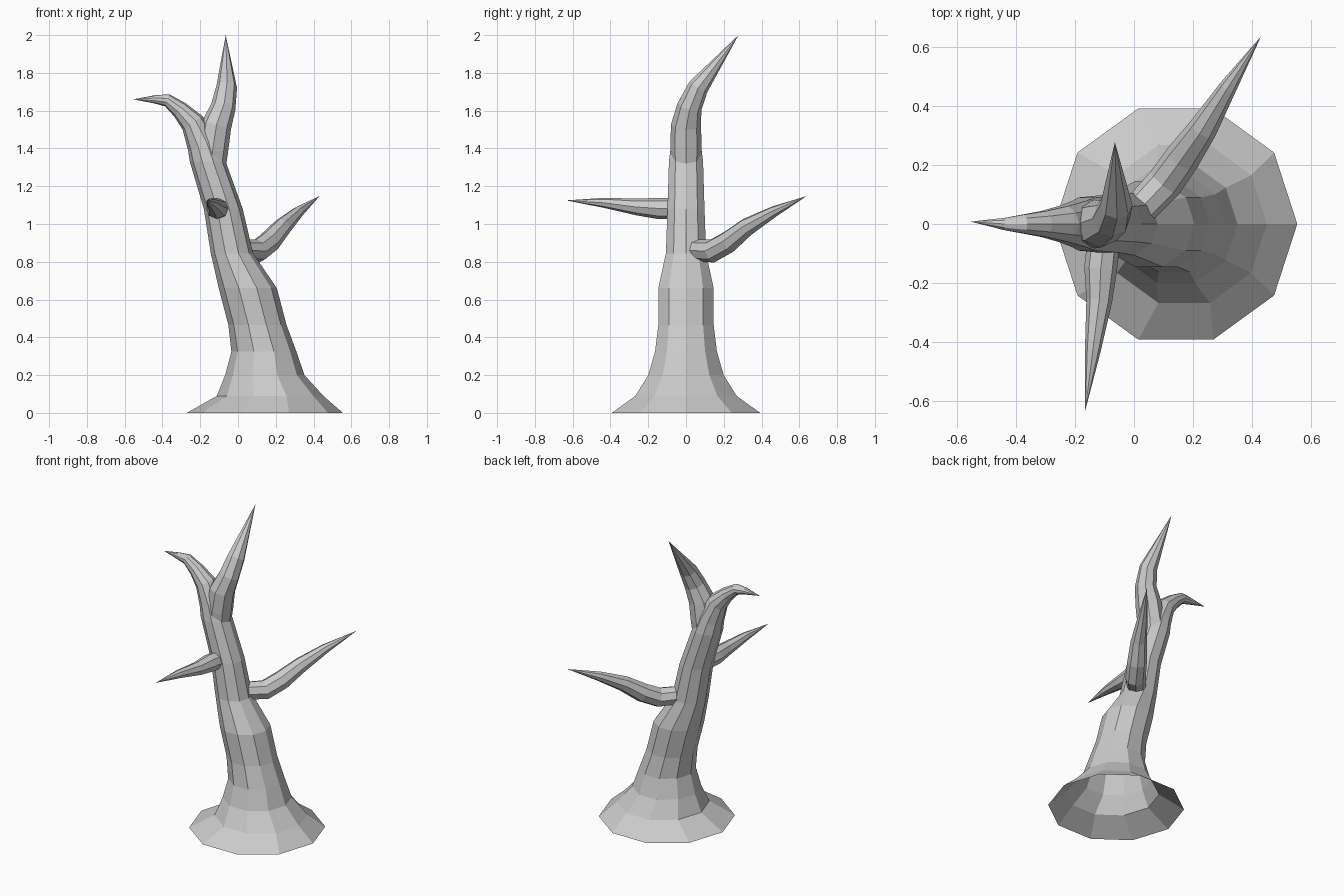
import bpy, bmesh, math
from mathutils import Vector

if "Cube" in bpy.data.objects:
    bpy.data.objects.remove(bpy.data.objects["Cube"])


def limb(name, rings, tip, sides, ref, flat=0):
    """Tapered faceted tube through (x, y, z, radius) rings ending in a point.
    The first `flat` rings stay horizontal; the root end is left open."""
    bm = bmesh.new()
    pts = [Vector(r[:3]) for r in rings] + [Vector(tip)]
    loops = []
    for i, ring in enumerate(rings):
        a = (pts[i] - pts[i - 1]).normalized() if i else Vector()
        n = (a + (pts[i + 1] - pts[i]).normalized()).normalized()
        if i < flat:
            n = Vector((0, 0, 1))
        u = Vector(ref).cross(n).normalized()
        v = n.cross(u)
        loops.append([bm.verts.new(pts[i] + ring[3] * (
            u * math.cos(2 * math.pi * k / sides) + v * math.sin(2 * math.pi * k / sides)))
            for k in range(sides)])
    for lo, hi in zip(loops, loops[1:]):
        for k in range(sides):
            j = (k + 1) % sides
            bm.faces.new((lo[k], lo[j], hi[j], hi[k]))
    end = bm.verts.new(tip)
    for k in range(sides):
        bm.faces.new((loops[-1][k], loops[-1][(k + 1) % sides], end))
    mesh = bpy.data.meshes.new(name)
    bm.to_mesh(mesh)
    bm.free()
    obj = bpy.data.objects.new(name, mesh)
    bpy.context.collection.objects.link(obj)
    return obj


# Flared trunk that bends into the left fork
limb("trunk", [
    (.142, 0, 0, .413), (.17, 0, .09, .282), (.142, 0, .20, .210),
    (.137, 0, .325, .172), (.103, 0, .465, .154), (.052, 0, .66, .154),
    (-.032, 0, .845, .112), (-.078, 0, 1.08, .103), (-.16, 0, 1.33, .095),
    (-.188, 0, 1.42, .082), (-.24, 0, 1.535, .064), (-.308, 0, 1.605, .046),
    (-.375, 0, 1.655, .034), (-.44, 0, 1.66, .022)],
    (-.555, .008, 1.66), 10, (0, 1, 0), flat=9)

# Upright fork leaning backwards
limb("top_fork", [
    (-.14, 0, 1.30, .075), (-.135, 0, 1.39, .083), (-.115, 0, 1.52, .080),
    (-.078, .018, 1.62, .066), (-.06, .065, 1.725, .055)],
    (-.065, .278, 2.0), 8, (0, 1, 0))

# Side branches
limb("back_branch", [
    (.02, .05, .86, .058), (.105, .14, .857, .062), (.165, .225, .905, .060),
    (.235, .325, .985, .049), (.32, .465, 1.065, .030)],
    (.432, .638, 1.148), 8, (0, 0, 1))
limb("front_branch", [
    (-.10, -.03, 1.08, .055), (-.113, -.15, 1.083, .056), (-.118, -.26, 1.09, .044),
    (-.14, -.43, 1.112, .027)],
    (-.166, -.635, 1.125), 8, (0, 0, 1))
